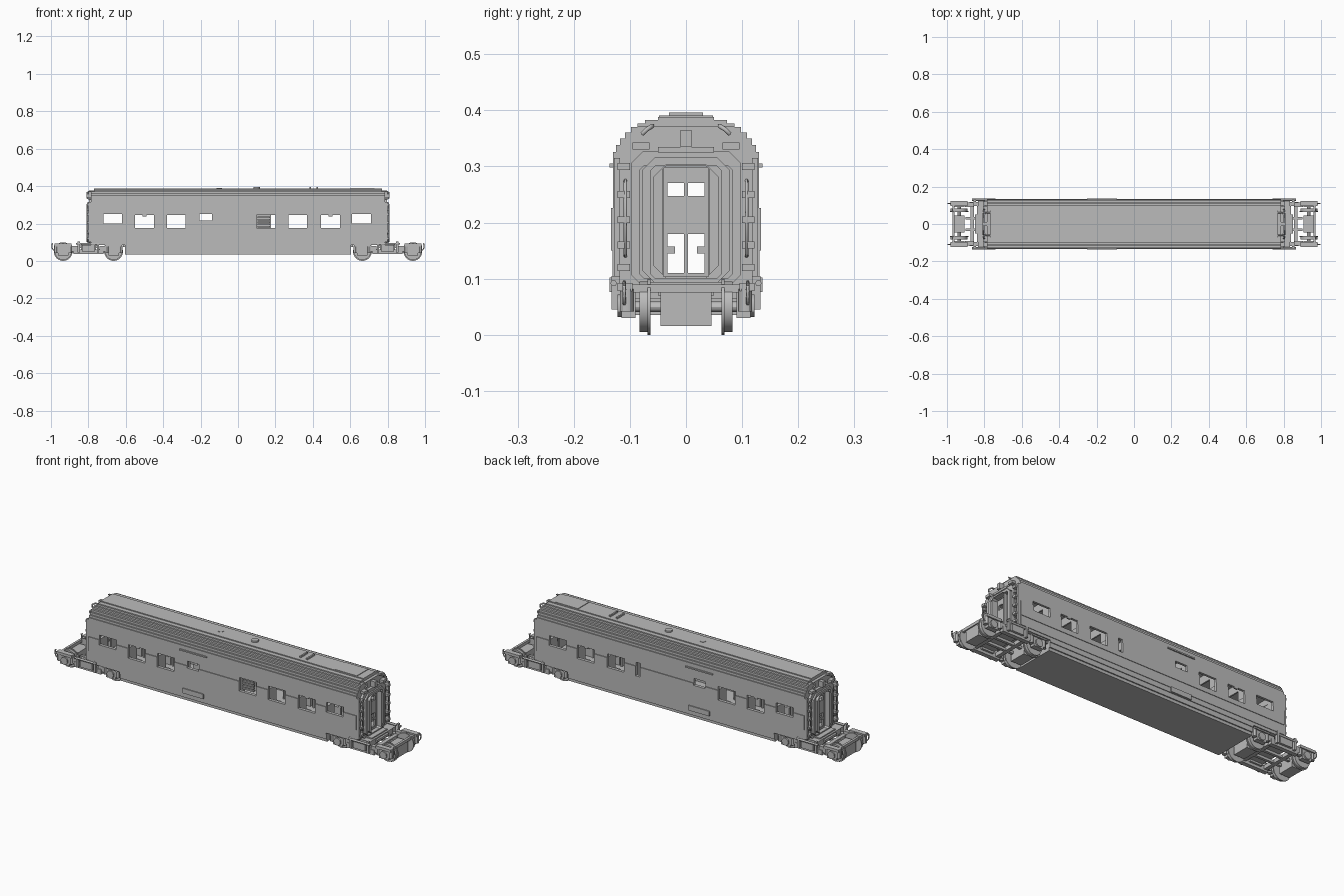
import bpy
import bmesh
from math import pi, cos, sin
from mathutils import Matrix, Vector

cube = bpy.data.objects.get("Cube")
if cube:
    bpy.data.objects.remove(cube, do_unlink=True)

grey = bpy.data.materials.new("plain_grey")
grey.use_nodes = True
tone = (0.5, 0.5, 0.5, 1)
grey.diffuse_color = tone
for node in grey.node_tree.nodes:
    if node.type == 'BSDF_PRINCIPLED':
        node.inputs["Base Color"].default_value = tone
        node.inputs["Roughness"].default_value = 0.8

SIDES = (-1, 1)


def finish(name, bm):
    """Turn a bmesh into a grey object."""
    bmesh.ops.recalc_face_normals(bm, faces=bm.faces)
    mesh = bpy.data.meshes.new(name)
    bm.to_mesh(mesh)
    bm.free()
    obj = bpy.data.objects.new(name, mesh)
    bpy.context.scene.collection.objects.link(obj)
    mesh.materials.append(grey)
    return obj


def add_box(bm, xs, ys, zs):
    """Box between the two limits on each axis, in any order."""
    lows, highs = zip(*(sorted(pair) for pair in (xs, ys, zs)))
    size = Vector(highs) - Vector(lows)
    middle = (Vector(highs) + Vector(lows)) / 2
    matrix = Matrix.Translation(middle) @ Matrix.Diagonal((*size, 1))
    bmesh.ops.create_cube(bm, size=1, matrix=matrix)


def boxes(name, parts):
    bm = bmesh.new()
    for part in parts:
        add_box(bm, *part)
    return finish(name, bm)


def span(middle, half):
    return (middle - half, middle + half)


def add_cylinder(bm, centre, radius, depth, axis='Z', sides=16):
    turn = Matrix.Rotation(pi / 2, 4, 'X') if axis == 'Y' else Matrix()
    bmesh.ops.create_cone(bm, cap_ends=True, segments=sides, radius1=radius, radius2=radius,
                          depth=depth, matrix=Matrix.Translation(centre) @ turn)


def prism(name, outline, x0, x1):
    """Extrude a y-z outline along x."""
    bm = bmesh.new()
    face = bm.faces.new([bm.verts.new((x0, y, z)) for y, z in outline])
    moved = bmesh.ops.extrude_face_region(bm, geom=[face])["geom"]
    verts = [v for v in moved if isinstance(v, bmesh.types.BMVert)]
    bmesh.ops.translate(bm, verts=verts, vec=(x1 - x0, 0, 0))
    return finish(name, bm)


def cut(target, cutter):
    mod = target.modifiers.new("cut", 'BOOLEAN')
    mod.operation = 'DIFFERENCE'
    mod.solver = 'EXACT'
    mod.object = cutter
    bpy.context.view_layer.objects.active = target
    bpy.ops.object.modifier_apply(modifier=mod.name)
    bpy.data.objects.remove(cutter, do_unlink=True)


def chamfered(half, low, high, corner):
    right = [(half - corner, low), (half, low + corner), (half, high - corner), (half - corner, high)]
    return right + [(-y, z) for y, z in reversed(right)]


def tube(name, points, radius):
    curve = bpy.data.curves.new(name, 'CURVE')
    curve.dimensions = '3D'
    curve.bevel_depth = radius
    curve.bevel_resolution = 1
    curve.use_fill_caps = True
    line = curve.splines.new('POLY')
    line.points.add(len(points) - 1)
    for point, spot in zip(line.points, points):
        point.co = (*spot, 1)
    obj = bpy.data.objects.new(name, curve)
    bpy.context.scene.collection.objects.link(obj)
    curve.materials.append(grey)


# Car body: stepped section, each pair is half width and the height where it ends
bottom = 0.035
right, low = [], bottom
for half, high in ((.118, .05), (.124, .075), (.128, .1), (.131, .15), (.134, .226), (.13, .326),
                   (.125, .338), (.118, .35), (.109, .361), (.098, .37), (.086, .377),
                   (.073, .383), (.05, .388)):
    right += [(half, low), (half, high)]
    low = high
body = prism("car_body", right + [(-y, z) for y, z in reversed(right)], -.785, .785)

# Hollow cabin, end doorways, bogie wells and stepped roof ends
cut(body, boxes("cabin_cutter", [((-.77, .77), (-.118, .118), (.1, .33))]))
cut(body, boxes("doorway_cutter", [((-1, 1), (-.04, .04), (.104, .298))]))
cut(body, boxes("well_cutter", [((s * .605, s), (-1, 1), (0, .085)) for s in SIDES]
                + [((s * .77, s), (-1, 1), (.372, 1)) for s in SIDES]))

# Side windows: four large and a small one are shared, one differs on the two sides
tall, short = (.175, .245), (.2, .25)
shared = [(x, .05, tall) for x in (-.5, -.33, .32, .495)]
shared += [(x, .05, short) for x in (-.67, .66)] + [(-.172, .034, (.215, .25))]
odd = {-1: (.15, .05, tall), 1: (.19, .013, tall)}
cut(body, boxes("window_cutter", [(span(x, half), (s * .11, s), zs)
                                  for s in SIDES for x, half, zs in shared + [odd[s]]]))

# Window catches, destination strips and skirt panels on both sides
boxes("window_catches", [(span(x, .01), (s * .122, s * .13), (.238, .247))
                         for s in SIDES for x in (-.5, .495)])
boxes("side_strips", [(span(-.17, .08), (s * .128, s * .136), (.298, .305)) for s in SIDES])
boxes("skirt_panels", [(span(-.17, .06), (s * .12, s * .136), (.076, .102)) for s in SIDES])

# Interior: partitions with an aisle, paired seats and a louvred screen
partitions = []
for x in (-.585, -.415, -.25, .07, .235, .41, .58):
    partitions += [(span(x, .004), (s * .045, s * .118), (.1, .33)) for s in SIDES]
    partitions.append((span(x, .004), (-.045, .045), (.29, .33)))
boxes("partitions", partitions)
seats = []
for x in (-.67, -.5, -.33, .32, .495, .66):
    for s in SIDES:
        for end in SIDES:
            seats.append((span(x + end * .05, .02), (s * .05, s * .115), (.1, .14)))
            seats.append((span(x + end * .066, .008), (s * .05, s * .115), (.14, .22)))
boxes("seats", seats)
boxes("louvre_screen", [((.105, .17), (-.112, -.1), span(.182 + i * .013, .004)) for i in range(5)])

# Roof fittings
bm = bmesh.new()
add_cylinder(bm, (.1, 0, .39), .018, .012)
add_cylinder(bm, (-.1, 0, .388), .014, .004)
finish("roof_vents", bm)
boxes("roof_bars", [(span(x, .004), (-.03, .03), (.385, .396)) for x in (.385, .425)])
boxes("roof_hatch", [((.6, .73), (-.048, .048), (.386, .391))])

for s in SIDES:
    tag = "right_end_" if s < 0 else "left_end_"

    # Gangway: nested chamfered frames around the doorway
    for i, (half, depth) in enumerate(((.098, .012), (.078, .02), (.058, .026))):
        drop = i * .008
        frame = prism(tag + "gangway_frame", chamfered(half, .085 + drop, .328 - drop * 1.5, .022),
                      s * .78, s * (.785 + depth))
        hole = prism("frame_cutter", chamfered(half - .016 if i < 2 else .042, .1, .302, .008),
                     s * .7, s * .9)
        cut(frame, hole)

    # Sliding door: stiles, centre post and panels
    door = [(span(s * .776, .005), span(y, .004), (.104, .298)) for y in (-.037, 0, .037)]
    door += [(span(s * .776, .004), (-.04, .04), zs)
             for zs in ((.18, .247), (.271, .298), (.104, .11))]
    door += [(span(s * .776, .004), (t * .02, t * .04), (.145, .157)) for t in SIDES]
    boxes(tag + "door", door)

    # Lamp, step plate, corner posts and handrails on the end wall
    boxes(tag + "lamp", [((s * .78, s * .81), (-.01, .01), (.335, .365)),
                         ((s * .78, s * .8), (-.05, .05), (.325, .335))])
    boxes(tag + "step", [((s * .75, s * .83), (-.065, .065), (.082, .094)),
                         ((s * .75, s * .85), (-.05, .05), (.07, .082))])
    fittings = []
    for t in SIDES:
        fittings += [((s * .78, s * .8), (t * .118, t * .128), (.1, .315)),
                     ((s * .78, s * .806), (t * .065, t * .095), (.33, .343))]
        fittings += [((s * .78, s * .808), (t * .1, t * .122), span(z, .006))
                     for z in (.12, .16, .205, .25, .3)]
        tube(tag + "handrail", [(s * .785, t * .108, .14), (s * .806, t * .108, .145),
                                (s * .806, t * .108, .27), (s * .785, t * .108, .275)], .003)
        tube(tag + "roof_hook", [(s * .765, t * .06, .372), (s * .795, t * .06, .372),
                                 (s * .806, t * .07, .366), (s * .8, t * .078, .358)], .004)
    boxes(tag + "wall_fittings", fittings)

    # Wheelsets
    bm = bmesh.new()
    axles = (s * .665, s * .935)
    for x in axles:
        add_cylinder(bm, (x, 0, .05), .009, .22, 'Y', 12)
        for t in SIDES:
            add_cylinder(bm, (x, t * .066, .05), .05, .006, 'Y', 24)
            add_cylinder(bm, (x, t * .075, .05), .045, .015, 'Y', 24)
            add_cylinder(bm, (x, t * .116, .052), .02, .012, 'Y', 12)
    finish(tag + "wheelsets", bm)

    # Bogie frame: dropped side beams, axle boxes, cross members and gear cases
    frame = [((s * .72, s * .88), (t * .095, t * .118), (.036, .062)) for t in SIDES]
    frame += [((s * .765, s * .835), (t * .085, t * .13), (.05, .085)) for t in SIDES]
    for t in SIDES:
        for x in axles:
            inward = s * .8 - x
            frame += [(span(x, .028), (t * .09, t * .115), (.03, .078)),
                      (span(x, .045), (t * .095, t * .122), (.078, .092)),
                      (span(x + inward * .4, .022), (t * .092, t * .114), (.05, .08))]
            frame += [(span(x + inward * .62, .006), (t * .118, t * .133), (.045, .105))]
    frame += [(span(s * x, .01), (-.095, .095), (.045, .065)) for x in (.735, .865)]
    frame += [(span(s * x, .006), (-.11, .11), (.075, .09)) for x in (.61, .965)]
    frame += [(span(s * .8, .04), (-.095, .095), (.06, .088))]
    frame += [(span(x, .03), (-.045, .045), (.016, .075)) for x in axles]
    frame += [(span(s * .8, .1), span(y, .007), (.045, .058)) for y in (-.03, .03)]
    boxes(tag + "bogie_frame", frame)

    # Springs, long dampers and curved guard irons
    bm = bmesh.new()
    for t in SIDES:
        for x in axles:
            for offset in SIDES:
                add_cylinder(bm, (x + offset * .036, t * .106, .062), .012, .04, sides=12)
        tube(tag + "damper", [(s * .74, t * .129, .092), (s * .865, t * .129, .092)], .006)
        hook = [(s * (.975 + .02 * sin(a * pi / 8)), t * .11, .078 - .024 * cos(a * pi / 8))
                for a in range(7)]
        tube(tag + "guard_iron", [(s * .945, t * .11, .054)] + hook + [(s * .997, t * .11, .09)], .003)
    finish(tag + "springs", bm)

# Smooth only the round running gear
for obj in bpy.context.scene.objects:
    if obj.type == 'MESH' and obj.name.endswith(("wheelsets", "springs", "vents")):
        bpy.ops.object.select_all(action='DESELECT')
        obj.select_set(True)
        bpy.context.view_layer.objects.active = obj
        bpy.ops.object.shade_smooth_by_angle()
